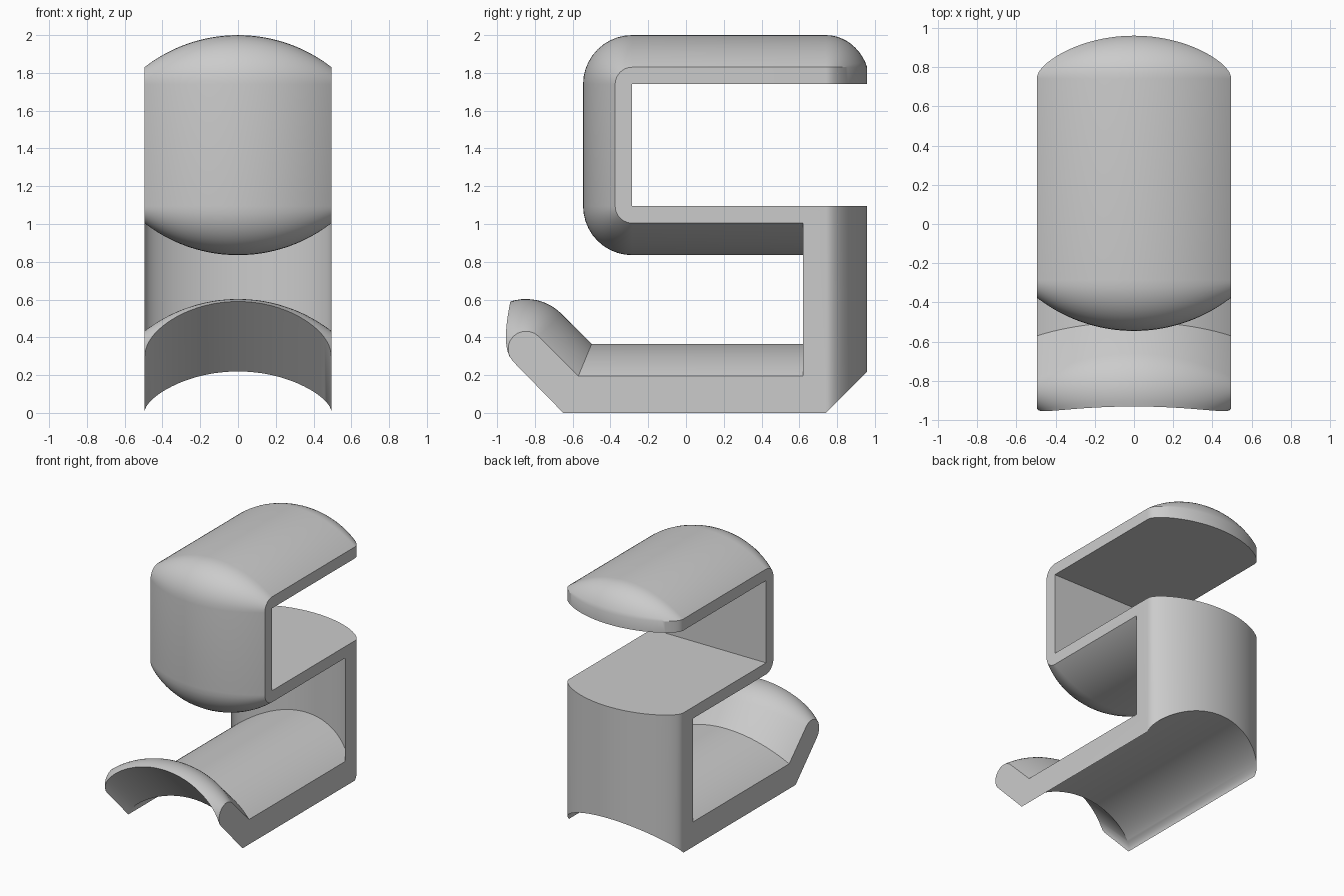
import bpy, bmesh, math

cube = bpy.data.objects.get("Cube")
if cube:
    bpy.data.objects.remove(cube, do_unlink=True)

HALF = 0.495      # half width
RAD = 0.806       # radius of the crowned surfaces
CROWN = 0.17      # height of the crown at the middle
EDGE = 0.09       # fillet radius at the side faces
SLICES = 48
STEPS = 10


def arc(cy, cz, r, start, end, squash=1.0):
    """Arc points in the side plane, angles in radians."""
    pts = []
    for i in range(STEPS + 1):
        a = start + (end - start) * i / STEPS
        pts.append((cy + squash * r * math.cos(a), cz + r * math.sin(a)))
    return pts


def section(x):
    """Side outline of the folded band at a given x."""
    f = max(0, math.sqrt(RAD ** 2 - x * x) - math.sqrt(RAD ** 2 - HALF ** 2))
    r = EDGE + f
    g = 0.9 * math.sqrt(max(0, r * r - EDGE ** 2))
    q = math.pi / 2
    back = 0.74 + g
    inner = 0.62 + g

    # Upper arm: rounded back end, then the two front bends
    pts = [(back, 1.74)]
    pts += arc(0.74, 1.74, r, math.asin(min(1, EDGE / r)), q, 0.9)
    pts += arc(-0.285, 1.74, r, q, 2 * q)
    pts += arc(-0.285, 1.095, r, 2 * q, 3 * q)
    # Inside of the column and top of the lower arm
    pts += [(inner, 1.005 - f), (inner, 0.195 + f), (-0.57 + 0.414 * f, 0.195 + f)]
    # Lip with its round end, laid out on axes turned 45 degrees
    rl = r + 0.005
    low = math.asin(max(-1, min(1, (g - 0.1) / rl)))
    for e, n in arc(0.838, -0.36, rl, q, low):
        pts.append(((n - e) / math.sqrt(2), (n + e) / math.sqrt(2)))
    # Hollow underside, back of the column and flat middle shelf
    pts += [(-0.65 + 0.414 * g, g), (back, g), (back, 1.095),
            (-0.285, 1.095), (-0.285, 1.74)]
    return pts


# Loft the outlines from side to side
bm = bmesh.new()
rings = []
for i in range(SLICES + 1):
    x = HALF * math.sin(math.pi * (i / SLICES - 0.5))
    rings.append([bm.verts.new((x, y, z)) for y, z in section(x)])
count = len(rings[0])
for a, b in zip(rings, rings[1:]):
    for j in range(count):
        k = (j + 1) % count
        bm.faces.new((a[j], a[k], b[k], b[j]))
bm.faces.new(rings[0][::-1])
bm.faces.new(rings[-1])
bmesh.ops.remove_doubles(bm, verts=bm.verts, dist=0.00005)
bmesh.ops.recalc_face_normals(bm, faces=bm.faces)

mesh = bpy.data.meshes.new("folded_band")
bm.to_mesh(mesh)
bm.free()
band = bpy.data.objects.new("folded_band", mesh)
bpy.context.collection.objects.link(band)

# Plain grey finish
grey = bpy.data.materials.new("plain grey")
grey.use_nodes = True
color = (0.6, 0.6, 0.6, 1)
grey.diffuse_color = color
grey.node_tree.nodes["Principled BSDF"].inputs["Base Color"].default_value = color
mesh.materials.append(grey)

bpy.ops.object.select_all(action="DESELECT")
band.select_set(True)
bpy.context.view_layer.objects.active = band
bpy.ops.object.shade_smooth_by_angle(angle=math.radians(30))
